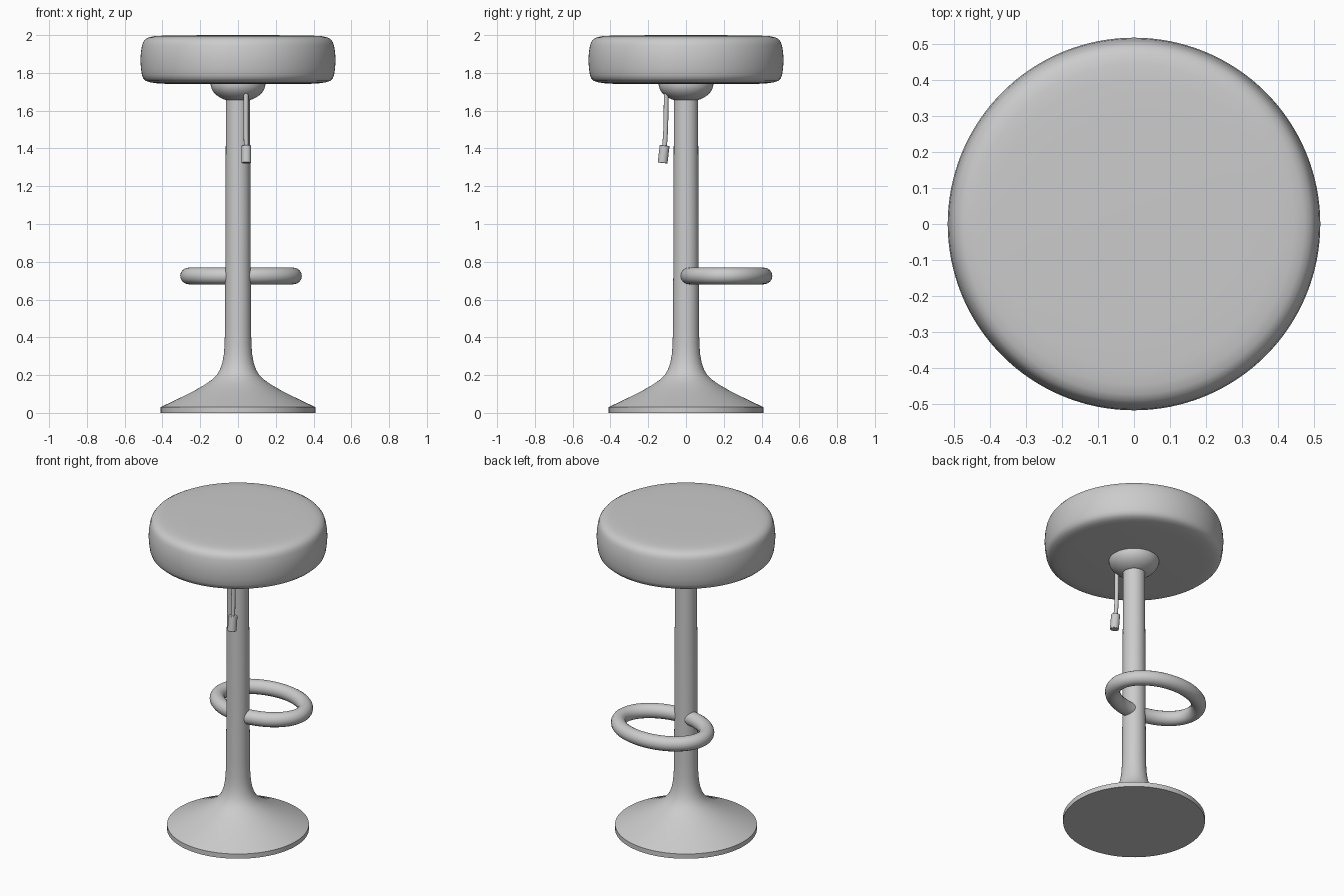
import bpy, bmesh, math
from mathutils import Vector

if "Cube" in bpy.data.objects:
    bpy.data.objects.remove(bpy.data.objects["Cube"])

def finish(obj, angle=35):
    bpy.ops.object.select_all(action='DESELECT')
    obj.select_set(True)
    bpy.context.view_layer.objects.active = obj
    bpy.ops.object.shade_smooth_by_angle(angle=math.radians(angle))

def lathe(name, profile, steps=96, angle=35):
    """Spin an (r, z) profile around the z axis; r = 0 closes the ends."""
    bm = bmesh.new()
    verts = [bm.verts.new((r, 0, z)) for r, z in profile]
    edges = [bm.edges.new(p) for p in zip(verts, verts[1:])]
    bmesh.ops.spin(bm, geom=verts + edges, cent=(0, 0, 0), axis=(0, 0, 1),
                   angle=math.tau, steps=steps)
    bmesh.ops.remove_doubles(bm, verts=bm.verts, dist=1e-5)
    bmesh.ops.recalc_face_normals(bm, faces=bm.faces)
    mesh = bpy.data.meshes.new(name)
    bm.to_mesh(mesh)
    bm.free()
    obj = bpy.data.objects.new(name, mesh)
    bpy.context.collection.objects.link(obj)
    finish(obj, angle)
    return obj

def tube(name, points, radius, cyclic=False):
    """Round tube along a smooth path."""
    cu = bpy.data.curves.new(name, 'CURVE')
    cu.dimensions = '3D'
    cu.bevel_depth = radius
    cu.bevel_resolution = 6
    cu.use_fill_caps = True
    sp = cu.splines.new('POLY')
    sp.points.add(len(points) - 1)
    for p, co in zip(sp.points, points):
        p.co = (*co, 1)
    sp.use_cyclic_u = cyclic
    sp.use_smooth = True
    obj = bpy.data.objects.new(name, cu)
    bpy.context.collection.objects.link(obj)
    bpy.ops.object.select_all(action='DESELECT')
    obj.select_set(True)
    bpy.context.view_layer.objects.active = obj
    bpy.ops.object.convert(target='MESH')
    finish(bpy.context.object, 50)
    return bpy.context.object

# Padded round seat
lathe("seat", [(0, 2.0), (0.3, 1.999), (0.4, 1.997), (0.445, 1.994), (0.473, 1.988),
               (0.491, 1.978), (0.502, 1.963), (0.508, 1.945), (0.514, 1.91),
               (0.517, 1.87), (0.514, 1.825), (0.509, 1.79), (0.502, 1.771),
               (0.488, 1.758), (0.465, 1.75), (0.43, 1.745), (0.38, 1.742), (0, 1.742)], 128)

# Half-round cup under the seat
cup = [(0, 1.75), (0.145, 1.75)]
for i in range(13):
    a = math.radians(65 * i / 12)
    cup.append((0.145 * math.cos(a), 1.742 - 0.096 * math.sin(a)))
lathe("seat_cup", cup + [(0, 1.655)], 64)

# Column flowing into the flared base
lathe("column_and_base", [(0, 1.68), (0.0645, 1.68), (0.065, 1.3), (0.067, 0.8),
                          (0.069, 0.45), (0.071, 0.36), (0.075, 0.31), (0.083, 0.265),
                          (0.096, 0.228), (0.113, 0.2), (0.14, 0.174), (0.18, 0.147),
                          (0.23, 0.118), (0.3, 0.083), (0.36, 0.054), (0.41, 0.03),
                          (0.41, 0.0), (0, 0.0)])

# Oval footrest ring passing through the column
n = 96
tube("footrest", [(0.016 + 0.278 * math.cos(math.tau * i / n),
                   0.213 + 0.2 * math.sin(math.tau * i / n), 0.725)
                  for i in range(n)], 0.044, True)

# Height lever rod
tube("lever_rod", [(0.03, -0.06, 1.722), (0.038, -0.09, 1.712), (0.041, -0.102, 1.7),
                   (0.042, -0.105, 1.68), (0.042, -0.106, 1.56), (0.042, -0.108, 1.49),
                   (0.043, -0.112, 1.43), (0.044, -0.114, 1.40)], 0.0125)

# Tilted grip at the end of the lever
top, bottom = Vector((0.044, -0.113, 1.416)), Vector((0.044, -0.124, 1.323))
axis = top - bottom
bpy.ops.mesh.primitive_cylinder_add(vertices=32, radius=0.026, depth=axis.length,
                                    location=(top + bottom) / 2,
                                    rotation=axis.to_track_quat('Z', 'Y').to_euler())
grip = bpy.context.object
grip.name = "lever_grip"
bevel = grip.modifiers.new("soft_edges", 'BEVEL')
bevel.width = 0.003
bevel.segments = 2
finish(grip)
